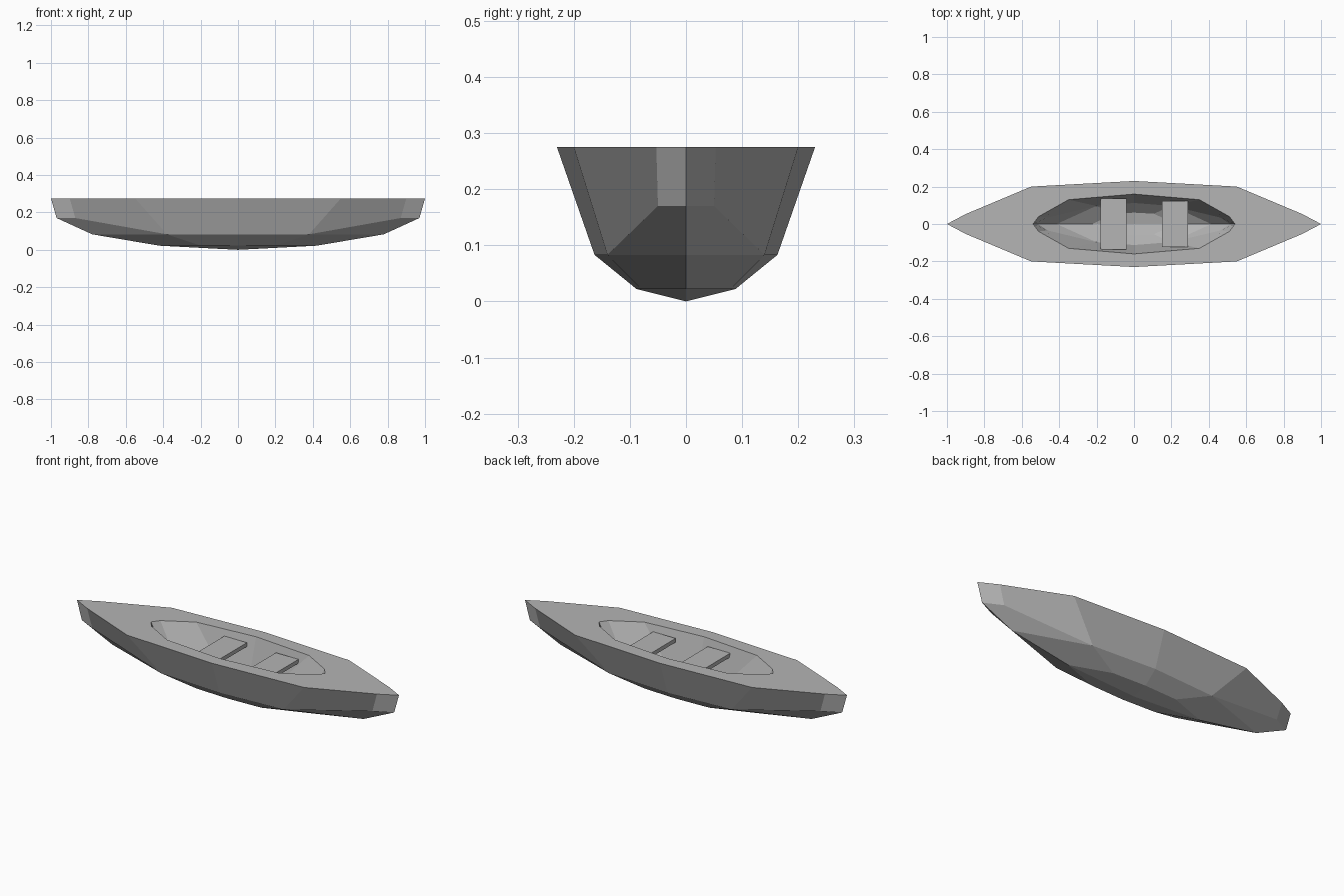
import bpy, bmesh

cube = bpy.data.objects.get("Cube")
if cube:
    bpy.data.objects.remove(cube, do_unlink=True)

grey = bpy.data.materials.new("light_grey")
grey.use_nodes = True
colour = (0.46, 0.46, 0.46, 1)
grey.diffuse_color = colour
grey.node_tree.nodes["Principled BSDF"].inputs["Base Color"].default_value = colour

TOP = 0.275

# One quarter of the hull: gunwale, shoulder, chine, bilge and keel points
gunwale = [(1, 0, TOP), (0.9, 0.053, TOP), (0.55, 0.2, TOP), (0, 0.23, TOP)]
lower = [(0.97, 0, 0.17), (0.87, 0.05, 0.17),
         (0.78, 0, 0.083), (0.38, 0.14, 0.083), (0, 0.163, 0.083),
         (0.42, 0, 0.022), (0.2, 0.08, 0.022), (0, 0.088, 0.022),
         (0, 0, 0)]
rim = [(0.54, 0, TOP), (0.51, 0.04, TOP), (0.35, 0.13, TOP), (0, 0.16, TOP)]
panels = [(0, 4, 5, 1), (1, 5, 7, 2), (2, 7, 8, 3), (4, 6, 7, 5),
          (6, 9, 10, 7), (7, 10, 11, 8), (9, 12, 11, 10)]


def add_object(name, bm):
    mesh = bpy.data.meshes.new(name)
    bm.to_mesh(mesh)
    bm.free()
    mesh.materials.append(grey)
    obj = bpy.data.objects.new(name, mesh)
    bpy.context.collection.objects.link(obj)
    return obj


# Hull shell: outer skin, deck and a smaller copy of the skin as the cockpit
bm = bmesh.new()
outer = [bm.verts.new(p) for p in gunwale + lower]
inside = [(x * 0.53, y * 0.69, TOP - (TOP - z) * 0.86) for x, y, z in lower]
inner = [bm.verts.new(p) for p in rim + inside]
for skin in (outer, inner):
    for panel in panels:
        bm.faces.new([skin[i] for i in panel])
for i in range(3):
    bm.faces.new((outer[i], outer[i + 1], inner[i + 1], inner[i]))

# Mirror the quarter to both ends and both sides
for axis in (0, 1):
    copy = bmesh.ops.duplicate(bm, geom=bm.verts[:] + bm.edges[:] + bm.faces[:])
    for item in copy["geom"]:
        if isinstance(item, bmesh.types.BMVert):
            item.co[axis] *= -1
    bmesh.ops.remove_doubles(bm, verts=bm.verts[:], dist=0.0005)
bmesh.ops.recalc_face_normals(bm, faces=bm.faces[:])
add_object("hull", bm)

# Bench seats across the cockpit
for name, x, width in (("left_seat", 0.22, 0.245), ("right_seat", -0.11, 0.272)):
    bm = bmesh.new()
    bmesh.ops.create_cube(bm, size=1)
    bmesh.ops.scale(bm, vec=(0.14, width, 0.022), verts=bm.verts[:])
    bmesh.ops.translate(bm, vec=(x, 0, 0.229), verts=bm.verts[:])
    add_object(name, bm)
